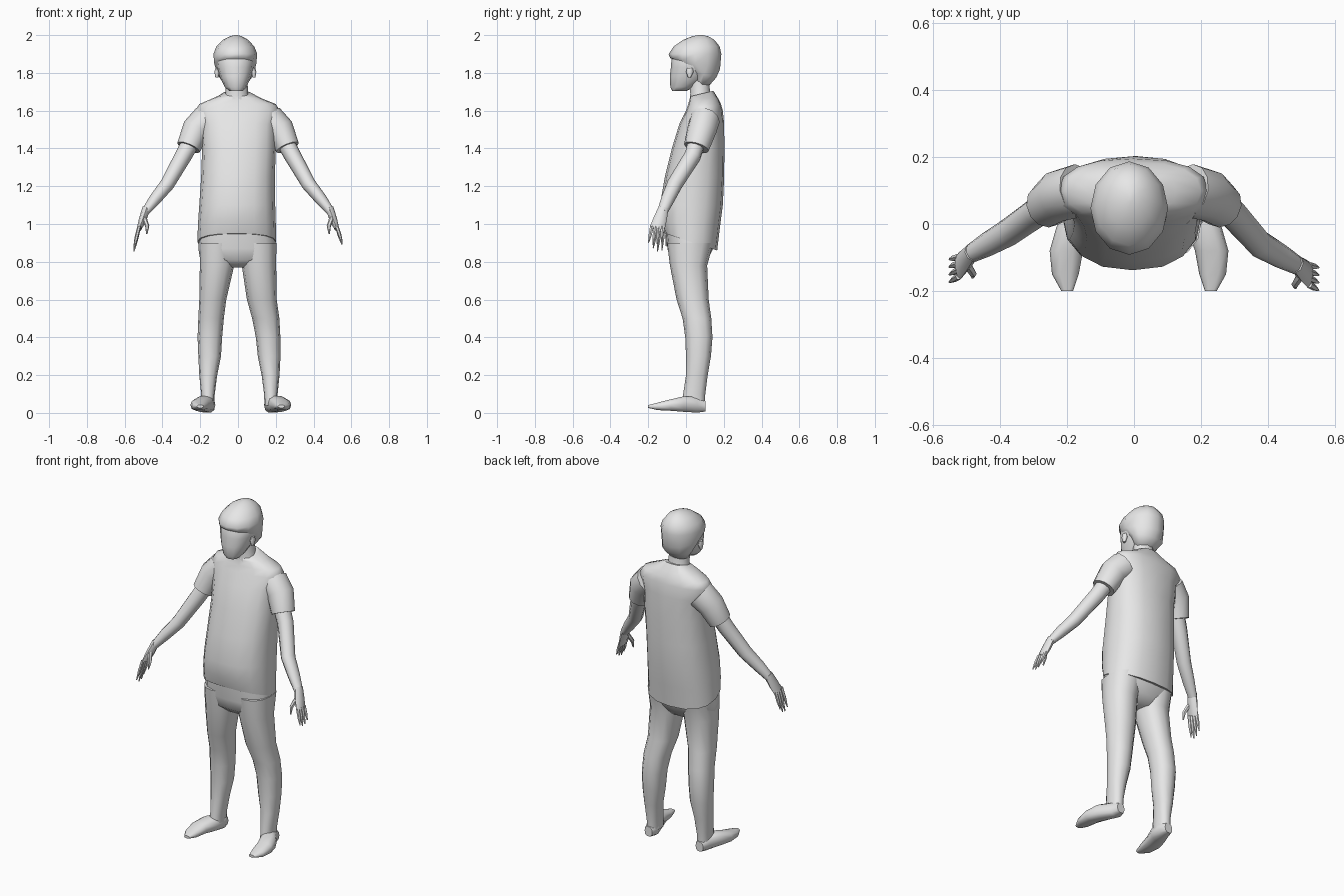
import bpy, bmesh, math
from mathutils import Vector

grey = bpy.data.materials.new("plain_grey")
grey.diffuse_color = (0.8, 0.8, 0.8, 1)


def loft(name, rings, sides=12, power=2.0):
    """Skin a row of rings, each (centre, half axis u, half axis v)."""
    bm = bmesh.new()
    rows = []
    for c, u, v in rings:
        row = []
        for i in range(sides):
            a = 2 * math.pi * i / sides
            p, q = math.cos(a), math.sin(a)
            p = math.copysign(abs(p) ** (2 / power), p)
            q = math.copysign(abs(q) ** (2 / power), q)
            row.append(bm.verts.new(c + u * p + v * q))
        rows.append(row)
    for a, b in zip(rows, rows[1:]):
        for i in range(sides):
            j = (i + 1) % sides
            bm.faces.new((a[i], a[j], b[j], b[i]))
    bm.faces.new(rows[0])
    bm.faces.new(rows[-1])
    bmesh.ops.recalc_face_normals(bm, faces=bm.faces)
    me = bpy.data.meshes.new(name)
    bm.to_mesh(me)
    bm.free()
    me.materials.append(grey)
    ob = bpy.data.objects.new(name, me)
    bpy.context.collection.objects.link(ob)
    bpy.ops.object.select_all(action='DESELECT')
    ob.select_set(True)
    bpy.context.view_layer.objects.active = ob
    bpy.ops.object.shade_smooth_by_angle(angle=math.radians(55))
    return ob


def upright(name, rows, sides=12, power=2.0):
    """Rows of z, x0, x1, y0, y1 and an optional rise towards the back."""
    rings = []
    for z, x0, x1, y0, y1, *tilt in rows:
        rings.append((Vector(((x0 + x1) / 2, (y0 + y1) / 2, z)),
                      Vector(((x1 - x0) / 2, 0, 0)),
                      Vector((0, (y1 - y0) / 2, tilt[0] if tilt else 0))))
    return loft(name, rings, sides, power)


def limb(name, rows, sides=10):
    """Rows of (point, thickness, width towards the front) along a path."""
    pts = [Vector(r[0]) for r in rows]
    rings = []
    for i, (_, thick, wide) in enumerate(rows):
        d = (pts[min(i + 1, len(pts) - 1)] - pts[max(i - 1, 0)]).normalized()
        f = Vector((0, -1, 0))
        f = (f - d * f.dot(d)).normalized()
        rings.append((pts[i], f.cross(d) * thick, f * wide))
    return loft(name, rings, sides)


# Shirt body, lower at the back hem
upright("shirt", [
    (0.905, -0.215, 0.202, -0.112, 0.165, -0.045),
    (1.00, -0.212, 0.200, -0.132, 0.180, -0.015),
    (1.10, -0.205, 0.197, -0.138, 0.195),
    (1.25, -0.195, 0.195, -0.112, 0.202),
    (1.40, -0.190, 0.200, -0.075, 0.203),
    (1.53, -0.200, 0.203, -0.035, 0.202),
    (1.60, -0.225, 0.222, 0.000, 0.195),
    (1.635, -0.205, 0.200, 0.012, 0.185),
    (1.665, -0.135, 0.125, 0.020, 0.170),
    (1.69, -0.080, 0.070, 0.020, 0.145, 0.015)], 16, 2.4)

# Trouser seat
upright("trouser_seat", [
    (0.96, -0.203, 0.193, -0.108, 0.165),
    (0.87, -0.210, 0.202, -0.098, 0.145),
    (0.81, -0.200, 0.202, -0.085, 0.112),
    (0.77, -0.100, 0.090, -0.040, 0.080)], 16, 2.4)

# Neck and head
upright("neck", [
    (1.64, -0.085, 0.075, 0.015, 0.145),
    (1.69, -0.065, 0.053, 0.020, 0.130),
    (1.78, -0.065, 0.050, 0.015, 0.125)], 10)
upright("face", [
    (1.703, -0.045, 0.025, -0.072, 0.000),
    (1.725, -0.070, 0.045, -0.083, 0.045),
    (1.78, -0.097, 0.070, -0.086, 0.120),
    (1.83, -0.113, 0.085, -0.080, 0.150),
    (1.88, -0.118, 0.090, -0.076, 0.165),
    (1.94, -0.090, 0.060, -0.040, 0.140)], 12, 2.2)
upright("hair", [
    (1.735, -0.070, 0.045, 0.045, 0.125),
    (1.79, -0.108, 0.083, 0.025, 0.160, -0.015),
    (1.85, -0.126, 0.097, -0.085, 0.180, -0.030),
    (1.90, -0.130, 0.102, -0.092, 0.187),
    (1.94, -0.115, 0.086, -0.065, 0.178),
    (1.975, -0.080, 0.054, -0.015, 0.150),
    (1.993, -0.045, 0.022, 0.030, 0.120),
    (2.00, -0.018, -0.002, 0.065, 0.090)], 12)

for s, side in ((-1, "left"), (1, "right")):
    # Ear
    x = -0.014 + s * 0.098
    upright(side + "_ear", [
        (1.775, x - 0.008, x + 0.008, 0.010, 0.025),
        (1.805, x - 0.013, x + 0.013, 0.000, 0.040),
        (1.825, x - 0.008, x + 0.008, 0.005, 0.035)], 8)

    # Short sleeve
    limb(side + "_sleeve", [
        ((s * 0.165, 0.10, 1.550), 0.085, 0.080),
        ((s * 0.222, 0.085, 1.500), 0.076, 0.078),
        ((s * 0.262, 0.055, 1.405), 0.064, 0.068)], 12)

    # Bare arm, the right one reaching further forward
    fy = -0.035 if s > 0 else 0.0
    wrist = Vector((s * 0.490, -0.090 + fy, 1.065))
    knuckle = Vector((s * 0.523, -0.128 + fy * 0.7, 0.975))
    limb(side + "_arm", [
        ((s * 0.235, 0.065, 1.46), 0.048, 0.048),
        ((s * 0.290, 0.035, 1.36), 0.045, 0.045),
        ((s * 0.375, -0.025 + fy, 1.21), 0.038, 0.042),
        ((s * 0.440, -0.062 + fy, 1.13), 0.032, 0.036),
        (wrist, 0.022, 0.028)])

    # Flat palm with four fingers and a thumb
    limb(side + "_palm", [
        (wrist + Vector((-s * 0.006, 0.006, 0.02)), 0.022, 0.027),
        (wrist.lerp(knuckle, 0.45), 0.020, 0.036),
        (knuckle, 0.013, 0.040)], 8)
    drop = 0.075 if s > 0 else 0.11
    for k in range(4):
        off = Vector((0, -0.028 + 0.019 * k, -0.008))
        root = knuckle + off + Vector((0, 0, 0.02))
        length = drop * (0.85, 1.0, 0.95, 0.75)[k]
        tip = knuckle + off * 1.2 + Vector((s * 0.028, -0.012, -length))
        limb(f"{side}_finger_{k + 1}", [
            (root, 0.010, 0.011), (root.lerp(tip, 0.55), 0.009, 0.009),
            (tip, 0.003, 0.003)], 6)
    thumb = wrist.lerp(knuckle, 0.35) + Vector((-s * 0.005, -0.02, 0))
    limb(side + "_thumb", [
        (thumb, 0.013, 0.014),
        (thumb + Vector((-s * 0.016, -0.026, -0.045)), 0.011, 0.011),
        (thumb + Vector((-s * 0.014, -0.036, -0.085)), 0.004, 0.004)], 6)

    # Trouser leg: z, inner edge, outer edge, front, back
    g = 0.015 if s > 0 else 0.0
    rows = [
        (0.90, 0.010, 0.203, -0.100, 0.145),
        (0.78, 0.020, 0.202, -0.085, 0.112),
        (0.60, 0.062 - g, 0.205, -0.050, 0.120),
        (0.50, 0.075, 0.210 + g * 0.6, -0.018, 0.134),
        (0.40, 0.084 + g * 0.7, 0.214 + g * 0.7, -0.004, 0.140),
        (0.30, 0.090 + g, 0.210 + g, 0.000, 0.132),
        (0.20, 0.110 + g, 0.205 + g, 0.000, 0.115),
        (0.10, 0.123 + g, 0.195 + g, -0.015, 0.102),
        (0.04, 0.125 + g, 0.195 + g, -0.020, 0.100)]
    upright(side + "_leg", [(z, min(s * a, s * b), max(s * a, s * b), f, r)
                            for z, a, b, f, r in rows], 12, 2.3)

    # Shoe: y, inner edge, outer edge, bottom, top
    h = 0.030 if s > 0 else 0.0
    shoe = [
        (0.102, 0.135, 0.185, 0.006, 0.065),
        (0.060, 0.120, 0.200, 0.000, 0.085),
        (-0.010, 0.128, 0.232, 0.004, 0.090),
        (-0.080, 0.152, 0.252, 0.010, 0.073),
        (-0.150, 0.165, 0.245, 0.014, 0.055),
        (-0.200, 0.182, 0.217, 0.026, 0.042)]
    rings = []
    for y, a, b, z0, z1 in shoe:
        mid = (a + b) / 2 + (h if y < 0 else h * 0.6)
        rings.append((Vector((s * mid, y, (z0 + z1) / 2)),
                      Vector(((b - a) / 2, 0, 0)),
                      Vector((0, 0, (z1 - z0) / 2))))
    loft(side + "_shoe", rings, 10, 2.6)
